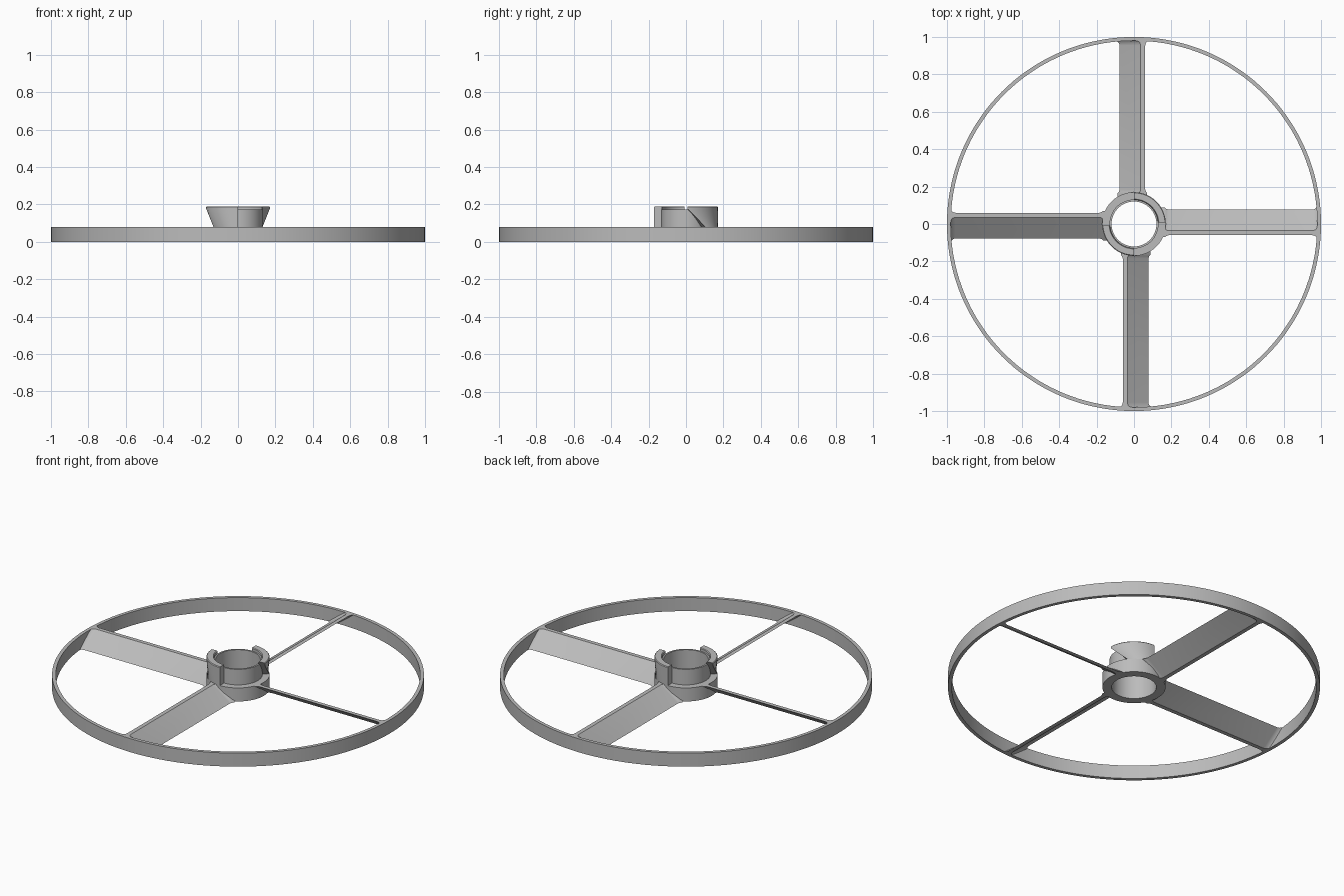
import bpy, bmesh
from math import sin, cos, pi, radians

if "Cube" in bpy.data.objects:
    bpy.data.objects.remove(bpy.data.objects["Cube"])

grey = bpy.data.materials.new("plain grey")
grey.use_nodes = True
grey.diffuse_color = (0.5, 0.5, 0.5, 1)
grey.node_tree.nodes["Principled BSDF"].inputs["Base Color"].default_value = grey.diffuse_color

HEIGHT = 0.08      # rim, blades and hub base
TOP = 0.19         # top of the coupling teeth


def finish(name, bm):
    bmesh.ops.recalc_face_normals(bm, faces=bm.faces)
    mesh = bpy.data.meshes.new(name)
    bm.to_mesh(mesh)
    bm.free()
    mesh.materials.append(grey)
    obj = bpy.data.objects.new(name, mesh)
    bpy.context.collection.objects.link(obj)
    bpy.ops.object.select_all(action="DESELECT")
    obj.select_set(True)
    bpy.context.view_layer.objects.active = obj
    bpy.ops.object.shade_smooth_by_angle(angle=radians(30))
    return obj


def loft(name, loops, closed=False):
    """Skin a row of equal point loops; cap the ends unless closed."""
    bm = bmesh.new()
    rows = [[bm.verts.new(p) for p in loop] for loop in loops]
    n = len(rows[0])
    for i in range(len(rows) if closed else len(rows) - 1):
        a, b = rows[i], rows[(i + 1) % len(rows)]
        for j in range(n):
            k = (j + 1) % n
            bm.faces.new((a[j], a[k], b[k], b[j]))
    if not closed:
        bm.faces.new(rows[0])
        bm.faces.new(rows[-1])
    return finish(name, bm)


def revolve(name, profile, segments):
    loops = []
    for i in range(segments):
        a = 2 * pi * i / segments
        loops.append([(r * cos(a), r * sin(a), z) for r, z in profile])
    return loft(name, loops, closed=True)


# Outer rim
revolve("rim", [(0.98, 0), (1, 0), (1, HEIGHT), (0.98, HEIGHT)], 144)

# Hub: wide base with a thin tube standing above it
revolve("hub", [(0.12, 0), (0.17, 0), (0.17, HEIGHT), (0.131, HEIGHT),
                (0.131, 0.172), (0.12, 0.172)], 72)


# Pitched blades, flared into fillets where they meet hub and rim
def blade_section(x, flare):
    return [(x, -0.06 - flare, HEIGHT), (x, -0.036 + flare, HEIGHT),
            (x, 0.077 + flare, 0), (x, 0.053 - flare, 0)]


stations = [(0.14, 0.01), (0.165, 0.01), (0.172, 0.004), (0.185, 0),
            (0.955, 0), (0.968, 0.004), (0.976, 0.012), (0.984, 0.022)]
for i, side in enumerate(("left", "back", "right", "front")):
    blade = loft(side + "_blade", [blade_section(x, f) for x, f in stations])
    blade.rotation_euler.z = i * pi / 2

# Coupling teeth: a quarter collar, upright at one end, undercut at the other
STEPS = 20
LIP = 0.176        # underside of the hooked tip


def tooth_point(r, z, t):
    slope = max(0, (LIP - z) / (LIP - HEIGHT))
    start = radians(3 + 35 * slope)
    a = start + (pi / 2 - start) * t
    return (r * cos(a), r * sin(a), z)


outline = [(0.129, HEIGHT - 0.01), (0.17, HEIGHT - 0.01), (0.17, LIP), (0.17, 0.186),
           (0.166, TOP), (0.133, TOP), (0.129, 0.186), (0.129, LIP)]
for i, side in enumerate(("back_left", "front_right")):
    tooth = loft(side + "_tooth",
                 [[tooth_point(r, z, s / STEPS) for r, z in outline] for s in range(STEPS + 1)])
    tooth.rotation_euler.z = i * pi
